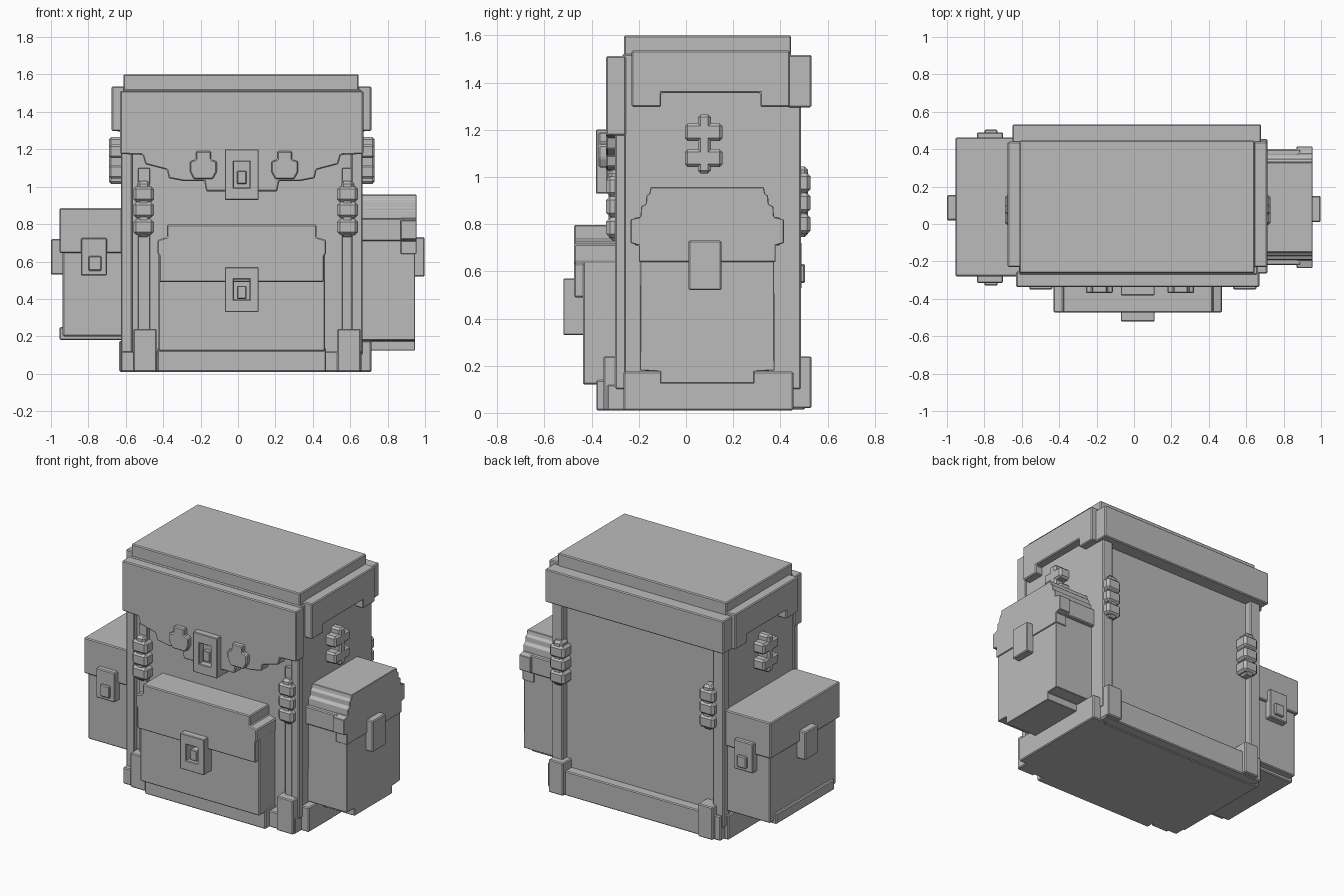
import bpy, bmesh

if "Cube" in bpy.data.objects:
    bpy.data.objects.remove(bpy.data.objects["Cube"])

grey = bpy.data.materials.new("plain_grey")
grey.diffuse_color = (0.5, 0.5, 0.5, 1)
grey.use_nodes = True
grey.node_tree.nodes["Principled BSDF"].inputs["Base Color"].default_value = grey.diffuse_color


def finish(name, bm, bevel):
    bmesh.ops.recalc_face_normals(bm, faces=bm.faces)
    if bevel:
        bmesh.ops.bevel(bm, geom=bm.edges[:], offset=bevel, segments=1, affect='EDGES')
    me = bpy.data.meshes.new(name)
    bm.to_mesh(me)
    bm.free()
    me.materials.append(grey)
    ob = bpy.data.objects.new(name, me)
    bpy.context.collection.objects.link(ob)
    return ob


def add_box(bm, x, y, z):
    vs = bmesh.ops.create_cube(bm, size=1)["verts"]
    for v in vs:
        v.co = [(a + b) / 2 + c * (b - a) for c, (a, b) in zip(v.co, (x, y, z))]


def boxes(name, parts, bevel=0.006):
    bm = bmesh.new()
    for p in parts:
        add_box(bm, *p)
    return finish(name, bm, bevel)


def slab(name, outline, axis, lo, hi, bevel=0.006):
    """Extrude an outline along x (points are y, z) or y (points are x, z)."""
    bm = bmesh.new()
    put = (lambda p, d: (d, p[0], p[1])) if axis == 'x' else (lambda p, d: (p[0], d, p[1]))
    f = bm.faces.new([bm.verts.new(put(p, lo)) for p in outline])
    top = bmesh.ops.extrude_face_region(bm, geom=[f])["geom"]
    for v in top:
        if isinstance(v, bmesh.types.BMVert):
            v.co[0 if axis == 'x' else 1] = hi
    return finish(name, bm, bevel)


def mirrored(half, c):
    """Complete a half outline (offset from centre, height) about c."""
    return [(c + a, z) for a, z in half] + [(c - a, z) for a, z in reversed(half)]


CX = 0.02  # centre of the main sack

# main sack, raised corner posts and base bands
boxes("sack_body", [((-0.615, 0.66), (-0.27, 0.44), (0.01, 1.52))])
for s in (-1, 1):
    c = CX + s * 0.615
    boxes("front_post", [((c - 0.03, c + 0.03), (-0.30, -0.255), (0.1, 1.4))])
    c = CX + s * 0.60
    boxes("back_post", [((c - 0.04, c + 0.04), (0.42, 0.487), (0.1, 1.4))])
boxes("base_band", [((-0.625, 0.66), (-0.335, -0.25), (0.01, 0.12)),
                    ((-0.43, 0.47), (-0.38, -0.25), (0.01, 0.14)),
                    ((-0.61, 0.65), (0.42, 0.505), (0.015, 0.18)),
                    ((0.6, 0.713), (-0.265, 0.455), (0.01, 0.175)),
                    ((-0.635, -0.58), (-0.265, 0.455), (0.01, 0.175))])

# lid
boxes("lid_top", [((-0.613, 0.645), (-0.262, 0.446), (1.45, 1.6))])
slab("lid_front_flap", mirrored([(0.65, 1.512), (0.65, 1.175), (0.53, 1.17), (0.515, 1.12), (0.40, 1.09),
                                 (0.39, 1.045), (0.31, 1.03), (0.20, 1.03), (0.19, 0.975)], CX),
     'y', -0.338, -0.255)
boxes("lid_back_flap", [((-0.65, 0.68), (0.43, 0.532), (1.295, 1.517))])
for name, lo, hi in (("lid_right_flap", 0.64, 0.713), ("lid_left_flap", -0.675, -0.60)):
    slab(name, mirrored([(0.335, 1.535), (0.335, 1.297), (0.21, 1.297), (0.21, 1.355)], 0.105), 'x', lo, hi)


def ring_buckle(name, cx, cz, w, h, y0, y1):
    """Frame with a central slot and a pin."""
    t = w * 0.28
    boxes(name, [((cx - w, cx - w + t * 1.9), (y0, y1), (cz - h, cz + h)),
                 ((cx + w - t * 1.9, cx + w), (y0, y1), (cz - h, cz + h)),
                 ((cx - w + .01, cx + w - .01), (y0, y1), (cz + h - t * 2.6, cz + h)),
                 ((cx - w + .01, cx + w - .01), (y0, y1), (cz - h, cz - h + t * 2.6)),
                 ((cx - t, cx + t), (y0 + 0.015, y1), (cz - 0.05, cz + 0.02))], 0.004)


# front buckle and studs on the lid
ring_buckle("lid_buckle", CX, 1.065, 0.09, 0.135, -0.382, -0.25)
for c in (-0.185, 0.25):
    slab("lid_stud", mirrored([(0.04, 1.19), (0.04, 1.145), (0.072, 1.135), (0.072, 1.08),
                               (0.05, 1.04)], c), 'y', -0.37, -0.3)

# front pocket with overhanging flap
boxes("front_pocket", [((-0.425, 0.465), (-0.437, -0.25), (0.12, 0.70))])
slab("front_pocket_flap", mirrored([(0.40, 0.797), (0.40, 0.73), (0.45, 0.715), (0.45, 0.64),
                                    (0.44, 0.63), (0.44, 0.49)], CX), 'y', -0.474, -0.26)
ring_buckle("front_pocket_buckle", CX, 0.45, 0.09, 0.12, -0.52, -0.42)


def beads(name, cx, y0, y1, zs):
    boxes(name, [((cx - 0.055, cx + 0.055), (y0, y1), (z - 0.042, z + 0.042)) for z in zs]
          + [((cx - 0.035, cx + 0.035), (y0 + 0.01, y1 - 0.01), (zs[0] - 0.055, zs[-1] + 0.07))], 0.015)


# straps, beads and corner feet on front and back
for front_x, foot_x, back_x in ((-0.505, -0.495, -0.515), (0.585, 0.595, 0.60)):
    boxes("front_strap", [((front_x - 0.03, front_x + 0.035), (-0.295, -0.25), (0.2, 1.1))], 0.004)
    beads("front_beads", front_x, -0.338, -0.25, (0.785, 0.875, 0.96))
    boxes("front_foot", [((foot_x - 0.065, foot_x + 0.06), (-0.35, -0.25), (0.01, 0.24))])
    beads("back_beads", back_x, 0.43, 0.528, (0.80, 0.89, 0.975))
    boxes("back_foot", [((back_x - 0.055, back_x + 0.055), (0.43, 0.532), (0.02, 0.24))])

# cross-shaped studs on both sides
for lo, hi in ((0.62, 0.73), (-0.69, -0.58)):
    boxes("side_studs", [((lo, hi), (-0.005, 0.155), (z - 0.037, z + 0.037)) for z in (1.19, 1.08)]
          + [((lo, hi), (0.05, 0.105), (1.015, 1.265))], 0.012)

# right pocket: stepped top, flap sides, hanging bottom tab
STEPS = [(0.24, 0.957), (0.245, 0.93), (0.258, 0.92), (0.26, 0.885), (0.28, 0.875), (0.283, 0.83)]
slab("right_pocket_body", mirrored(STEPS + [(0.285, 0.18), (0.20, 0.175), (0.20, 0.125)], 0.09),
     'x', 0.62, 0.947, 0.003)
boxes("right_pocket_inner_flap", [((0.62, 0.89), (-0.22, 0.40), (0.71, 0.83))])
slab("right_pocket_flap", mirrored(STEPS + [(0.325, 0.82), (0.325, 0.72), (0.29, 0.71), (0.29, 0.64)], 0.09),
     'x', 0.87, 0.954, 0.003)
boxes("right_pocket_buckle", [((0.9, 0.998), (0.01, 0.15), (0.52, 0.73))])

# left pocket: wide flap, body, bottom band and three buckles
boxes("left_pocket_body", [((-0.937, -0.585), (-0.26, 0.445), (0.2, 0.86))])
boxes("left_pocket_flap", [((-0.954, -0.585), (-0.28, 0.462), (0.645, 0.885))])
boxes("left_pocket_bottom", [((-0.954, -0.585), (-0.22, 0.40), (0.18, 0.25))])
boxes("left_pocket_buckle", [((-1.0, -0.9), (0.02, 0.155), (0.53, 0.72))])
for y in ((-0.315, -0.24), (0.42, 0.49)):
    boxes("left_pocket_clasp", [((-0.84, -0.70), y, (0.525, 0.725))])
    boxes("left_pocket_pin", [((-0.80, -0.73), (y[0] - 0.015, y[1] + 0.015), (0.55, 0.63))])
